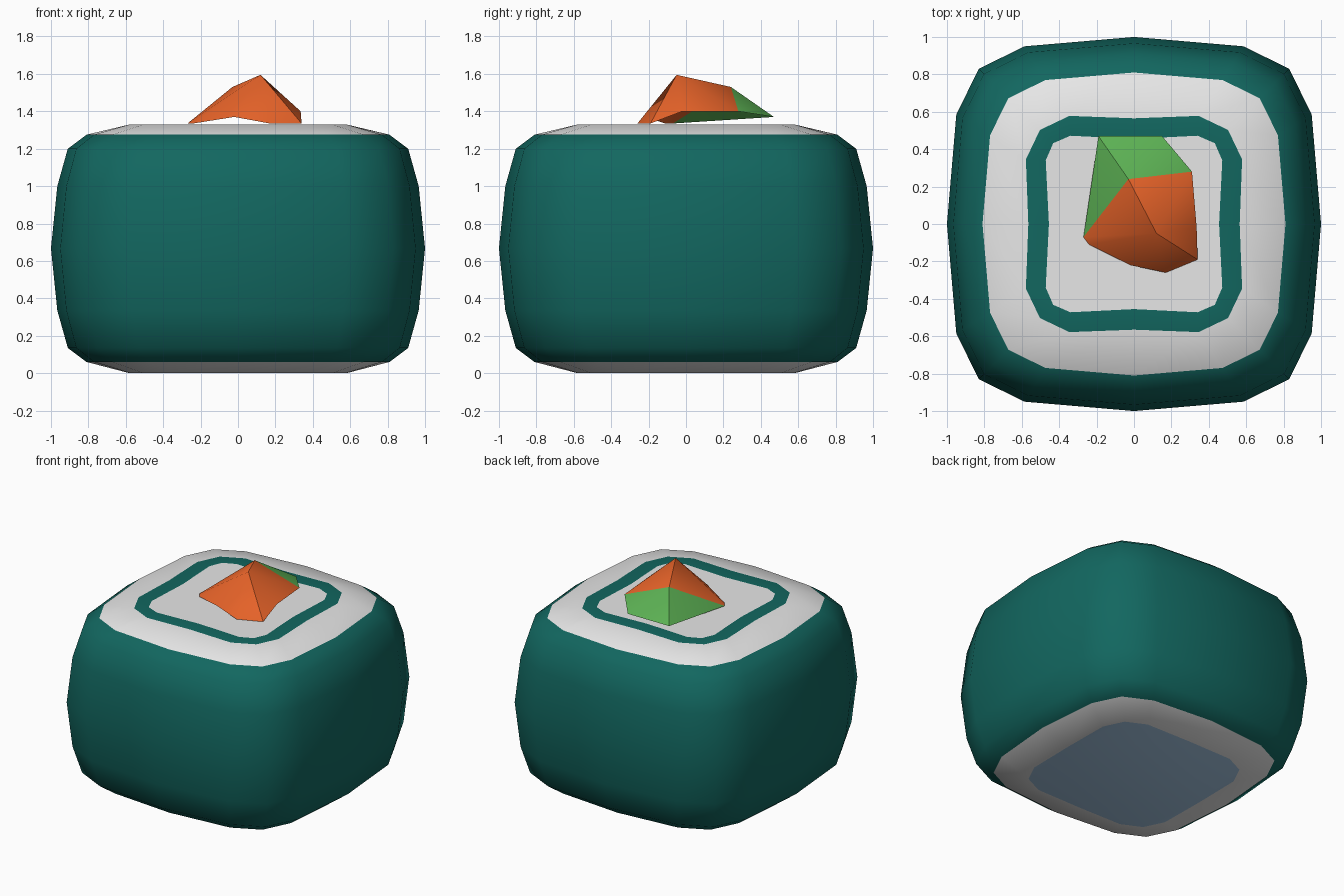
import bpy, bmesh, math

if "Cube" in bpy.data.objects:
    bpy.data.objects.remove(bpy.data.objects["Cube"])


def material(name, rgb):
    m = bpy.data.materials.new(name)
    m.diffuse_color = (*rgb, 1)
    m.use_nodes = True
    m.node_tree.nodes["Principled BSDF"].inputs["Base Color"].default_value = m.diffuse_color
    return m


SEAWEED = material("seaweed green", (0.006, 0.135, 0.116))
RICE = material("rice white", (0.8, 0.8, 0.8))
BASE = material("base blue grey", (0.37, 0.56, 0.76))
SALMON = material("salmon orange", (0.80, 0.125, 0.022))
AVOCADO = material("avocado green", (0.11, 0.45, 0.09))


def finish(name, bm, mats, angle):
    mesh = bpy.data.meshes.new(name)
    bm.to_mesh(mesh)
    bm.free()
    for m in mats:
        mesh.materials.append(m)
    ob = bpy.data.objects.new(name, mesh)
    bpy.context.collection.objects.link(ob)
    bpy.ops.object.select_all(action='DESELECT')
    ob.select_set(True)
    bpy.context.view_layer.objects.active = ob
    bpy.ops.object.shade_smooth_by_angle(angle=math.radians(angle))
    return ob


def rounded_square(mid, side, shoulder, corner):
    """16-point outline from one quarter turned four times."""
    quarter = [(mid, 0), (side, shoulder), (corner, corner), (shoulder, side)]
    pts = []
    for _ in range(4):
        pts += quarter
        quarter = [(-y, x) for x, y in quarter]
    return pts


def body(s):
    return rounded_square(s, 0.95 * s, 0.585 * s, 0.83 * s)


bottom = rounded_square(0.58, 0.575, 0.36, 0.505)
ring_outer = rounded_square(0.565, 0.578, 0.345, 0.503)
ring_inner = rounded_square(0.455, 0.472, 0.34, 0.432)

# Roll: outline, height, material of the band above it
sections = [
    (bottom, 0.0, 1),
    (body(0.81), 0.06, 0), (body(0.91), 0.135, 0), (body(0.966), 0.335, 0),
    (body(1.0), 0.667, 0), (body(0.966), 1.0, 0), (body(0.91), 1.2, 0),
    (body(0.81), 1.275, 1), (ring_outer, 1.33, 0), (ring_inner, 1.33, 1),
]
bm = bmesh.new()
loops = [[bm.verts.new((x, y, z)) for x, y in pts] for pts, z, _ in sections]
for lower, upper, (_, _, mat) in zip(loops, loops[1:], sections):
    for i in range(16):
        j = (i + 1) % 16
        bm.faces.new((lower[i], lower[j], upper[j], upper[i])).material_index = mat
bm.faces.new(loops[0][::-1]).material_index = 2
bm.faces.new(loops[-1]).material_index = 1
finish("sushi_roll", bm, [SEAWEED, RICE, BASE], 40)

# Filling: open peaked shell, salmon fan round the peak and avocado at the back
bm = bmesh.new()
peak = bm.verts.new((0.12, -0.05, 1.595))
rim = [bm.verts.new(p) for p in (
    (-0.27, -0.07, 1.335), (-0.24, -0.11, 1.335), (-0.02, -0.22, 1.37),
    (0.17, -0.26, 1.335), (0.34, -0.19, 1.335), (0.335, -0.02, 1.40),
    (0.31, 0.28, 1.40), (-0.03, 0.24, 1.53))]
back = [bm.verts.new(p) for p in ((0.15, 0.47, 1.37), (-0.19, 0.47, 1.37))]
for i in range(8):
    bm.faces.new((peak, rim[i], rim[(i + 1) % 8]))
edge = [rim[6], *back, rim[0]]
for a, b in zip(edge, edge[1:]):
    bm.faces.new((rim[7], a, b)).material_index = 1
finish("filling", bm, [SALMON, AVOCADO], 30)
